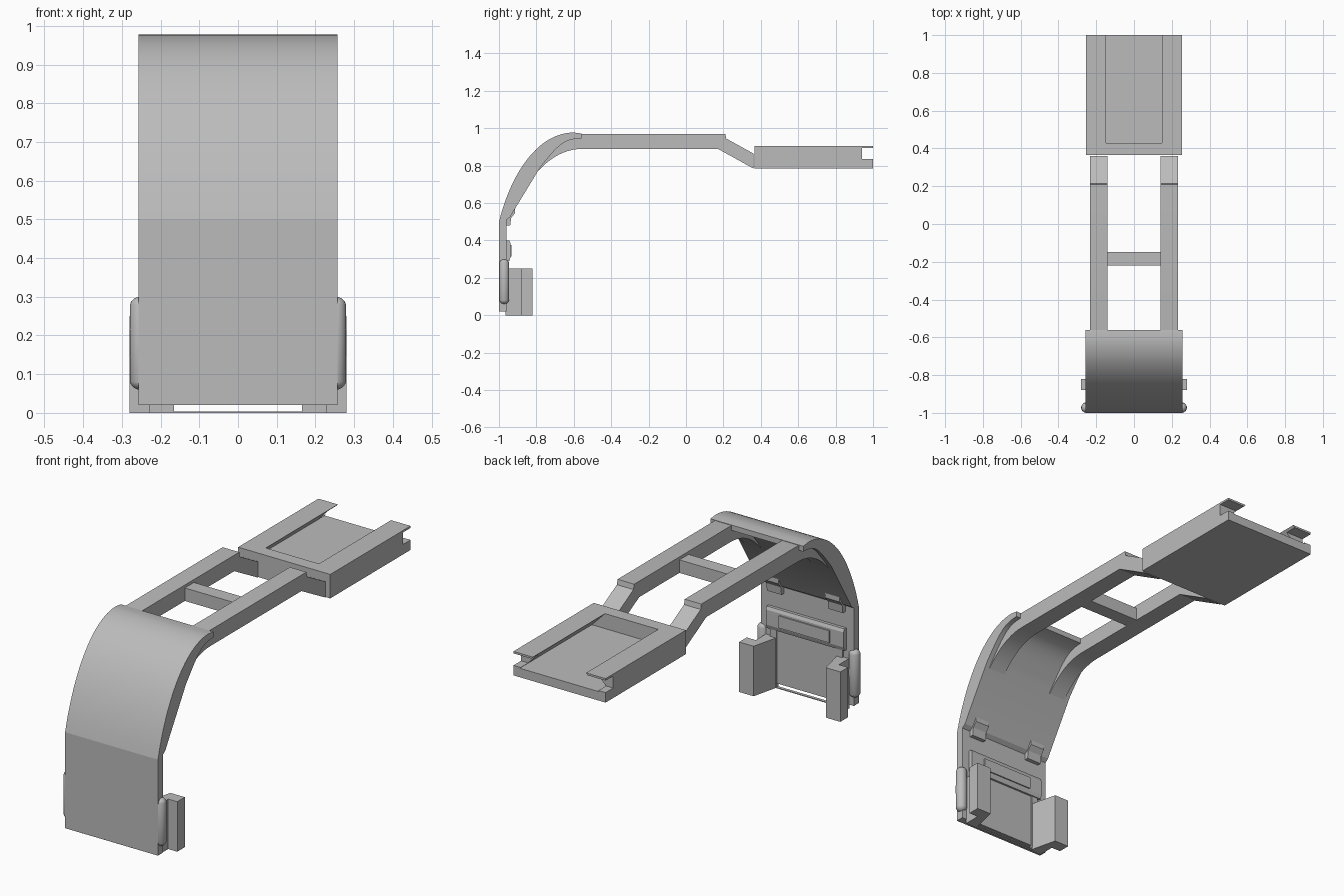
import bpy, bmesh, math
from mathutils import Vector

if "Cube" in bpy.data.objects:
    bpy.data.objects.remove(bpy.data.objects["Cube"])

grey = bpy.data.materials.new("plain_grey")
grey.diffuse_color = (0.5, 0.5, 0.5, 1)
grey.use_nodes = True
grey.node_tree.nodes["Principled BSDF"].inputs["Base Color"].default_value = grey.diffuse_color


def finish(name, bm, smooth=None):
    bmesh.ops.recalc_face_normals(bm, faces=bm.faces)
    me = bpy.data.meshes.new(name)
    bm.to_mesh(me)
    bm.free()
    me.materials.append(grey)
    ob = bpy.data.objects.new(name, me)
    bpy.context.collection.objects.link(ob)
    if smooth:
        bpy.ops.object.select_all(action='DESELECT')
        ob.select_set(True)
        bpy.context.view_layer.objects.active = ob
        bpy.ops.object.shade_smooth_by_angle(angle=math.radians(smooth))
    return ob


def prism(name, pts, axis, a, b, smooth=None):
    """Extrude a 2D outline along an axis: x uses (y,z), y uses (x,z), z uses (x,y)."""
    bm = bmesh.new()
    i = "xyz".index(axis)

    def place(p, d):
        v = list(p)
        v.insert(i, d)
        return v
    face = bm.faces.new([bm.verts.new(place(p, a)) for p in pts])
    ext = bmesh.ops.extrude_face_region(bm, geom=[face])
    shift = Vector((0, 0, 0))
    shift[i] = b - a
    bmesh.ops.translate(bm, vec=shift,
                        verts=[g for g in ext["geom"] if isinstance(g, bmesh.types.BMVert)])
    return finish(name, bm, smooth)


def box(name, x0, x1, y0, y1, z0, z1):
    return prism(name, [(x0, y0), (x1, y0), (x1, y1), (x0, y1)], 'z', z0, z1)


def curve(p0, p1, p2, p3, n):
    out = []
    for k in range(n + 1):
        t = k / n
        s = 1 - t
        out.append(tuple(s**3*a + 3*s*s*t*b + 3*s*t*t*c + t**3*d
                         for a, b, c, d in zip(p0, p1, p2, p3)))
    return out


def cut(ob, cutter):
    m = ob.modifiers.new("cut", 'BOOLEAN')
    m.operation = 'DIFFERENCE'
    m.solver = 'EXACT'
    m.object = cutter
    bpy.context.view_layer.objects.active = ob
    bpy.ops.object.modifier_apply(modifier=m.name)
    bpy.data.objects.remove(cutter)


# curved front shell
outer = curve((-1, .5), (-.93, .78), (-.78, .977), (-.6, .977), 24)
inner = curve((-.56, .945), (-.66, .945), (-.69, .9), (-.78, .79), 12)
shell = [(-1, .02)] + outer + [(-.56, .972)] + inner + [(-.92, .56), (-.94, .525), (-.96, .51), (-.96, .02)]
prism("front_shell", shell, 'x', -.257, .257, 12)

# twin rails, stepping down to the tray
under = curve((-.55, .89), (-.64, .89), (-.72, .85), (-.79, .77), 10)
rail = [(.36, .785), (.17, .89)] + under + [(-.78, .86), (-.68, .95), (-.56, .97),
                                          (.21, .97), (.215, .945), (.36, .865)]
for side, s in (("left", -1), ("right", 1)):
    prism(side + "_rail", rail, 'x', s * .14, s * .232, 12)
box("cross_bar", -.14, .14, -.22, -.148, .89, .955)

# rear tray with dovetail slot and end notches
tray = box("rear_tray", -.255, .255, .365, 1, .785, .905)
k = .073 / .075
top = .147 - .01 * k
cut(tray, prism("slot_cutter", [(-.22, .83), (.22, .83), (top, .915), (-top, .915)], 'y', .43, 1.1))
cut(tray, box("notch_cutter", -.3, .3, .94, 1.1, .835, .895))

for side, s in (("left", -1), ("right", 1)):
    # angled bracket arm
    arm = [(.165, -.965), (.2, -.82), (.28, -.82), (.28, -.88), (.23, -.88), (.23, -.965)]
    prism(side + "_arm", [(s * x, y) for x, y in arm], 'z', 0, .25)

    # rounded side grip
    bm = bmesh.new()
    bmesh.ops.create_uvsphere(bm, u_segments=20, v_segments=12, radius=.027)
    for v in bm.verts:
        v.co.z += .093 if v.co.z > .001 else -.093 if v.co.z < -.001 else 0
        v.co += Vector((s * .253, -.972, .18))
    finish(side + "_grip", bm, 40)

    # small hook under the curve
    hook = [(-.965, .48), (-.94, .48), (-.935, .52), (-.915, .545), (-.915, .575), (-.965, .575)]
    prism(side + "_hook", hook, 'x', s * .13, s * .21)

    # upright strip of the inner frame
    box(side + "_frame_strip", s * .165, s * .2, -.965, -.95, .01, .31)

# inner frame header and its raised bar
header = [(-.965, .29), (-.945, .29), (-.938, .31), (-.938, .385), (-.945, .4), (-.965, .4)]
prism("frame_header", header, 'x', -.215, .215)
box("header_bar", -.14, .14, -.945, -.932, .315, .375)
box("frame_panel", -.165, .165, -.965, -.955, .022, .3)
box("bottom_strip", -.17, .17, -.965, -.95, 0, .004)
